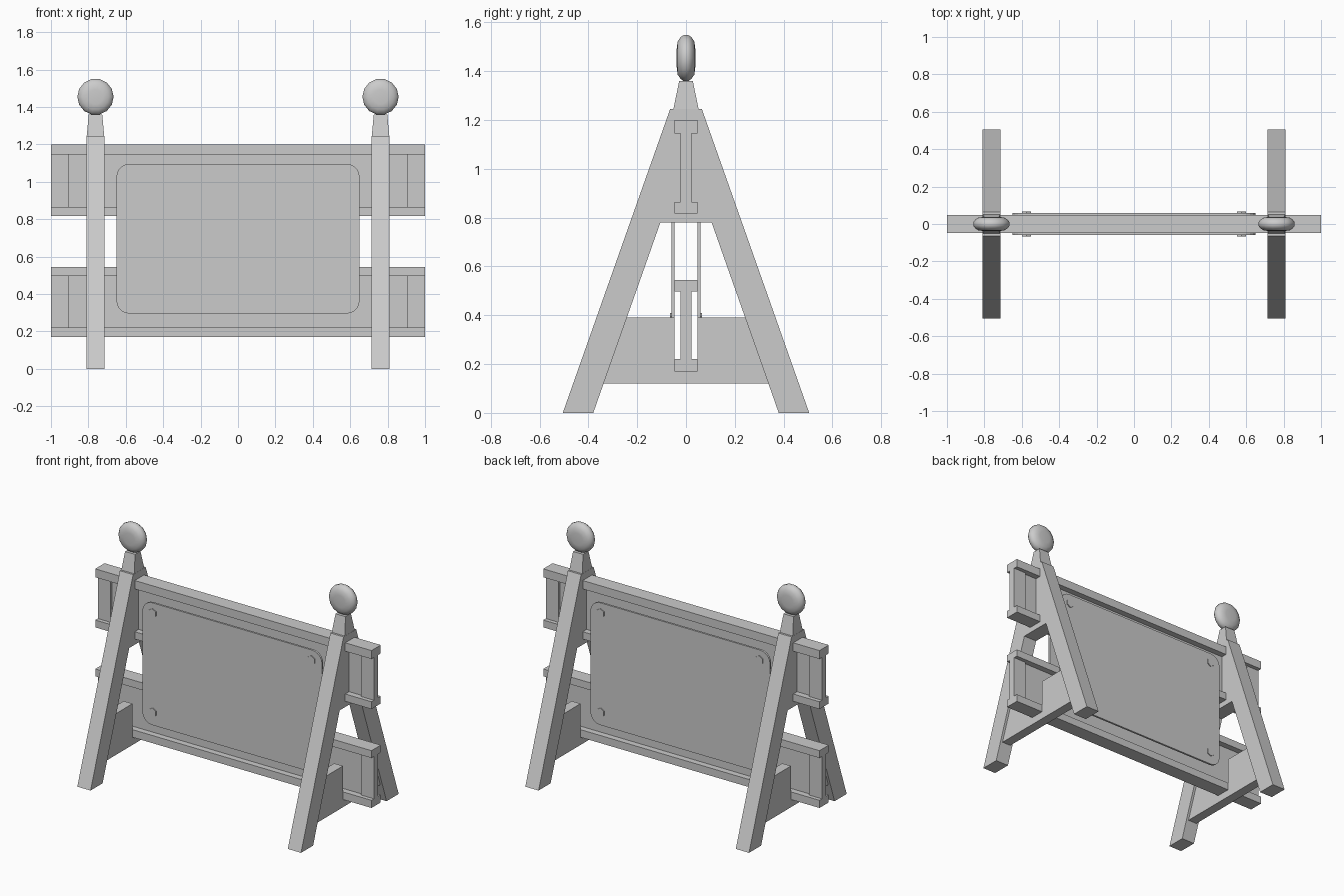
import bpy, bmesh, math
from mathutils import Matrix

cube = bpy.data.objects.get("Cube")
if cube:
    bpy.data.objects.remove(cube, do_unlink=True)

grey = bpy.data.materials.new("plain_grey")
grey.use_nodes = True
colour = (0.6, 0.6, 0.6, 1)
grey.diffuse_color = colour
grey.node_tree.nodes["Principled BSDF"].inputs["Base Color"].default_value = colour


def finish(name, bm, smooth=False):
    bmesh.ops.recalc_face_normals(bm, faces=bm.faces)
    mesh = bpy.data.meshes.new(name)
    bm.to_mesh(mesh)
    bm.free()
    mesh.materials.append(grey)
    obj = bpy.data.objects.new(name, mesh)
    bpy.context.collection.objects.link(obj)
    if smooth:
        bpy.ops.object.select_all(action='DESELECT')
        obj.select_set(True)
        bpy.context.view_layer.objects.active = obj
        bpy.ops.object.shade_smooth_by_angle(angle=math.radians(35))
    return obj


def prism(name, outline, place, start, end):
    """Extrude a 2D outline from start to end; place maps (u, v, depth) to xyz."""
    bm = bmesh.new()
    rings = [[bm.verts.new(place(u, v, d)) for u, v in outline] for d in (start, end)]
    n = len(outline)
    for ring in rings:
        bm.faces.new(ring)
    for i in range(n):
        j = (i + 1) % n
        bm.faces.new((rings[0][i], rings[0][j], rings[1][j], rings[1][i]))
    return finish(name, bm)


def along_x(u, v, d):
    return (d, u, v)


def along_y(u, v, d):
    return (u, d, v)


def mirrored(half):
    return half + [(-u, v) for u, v in reversed(half)]


# Beams: I-section with a thin web and thicker web blocks at both ends
def beam(name, z0, z1, low, high):
    section = mirrored([(.048, z0), (.048, low), (.008, low),
                        (.008, high), (.048, high), (.048, z1)])
    prism(name, section, along_x, -1, 1)
    for side, label in ((-1, "right"), (1, "left")):
        block = mirrored([(.022, low), (.022, high)])
        prism(f"{name}_{label}_end_block", block, along_x, side * .907, side)


beam("upper_beam", .817, 1.2, .865, 1.145)
beam("lower_beam", .17, .545, .22, .497)

# Trestles, each with a brace, a tapered neck and a lamp
LAMP = [(.097, .009), (.088, .022), (.07, .034), (.04, .038)]
for side, label in ((-1, "right"), (1, "left")):
    cx = side * .762
    frame = mirrored([(.38, 0), (.505, 0), (.065, 1.245)])
    # Insert the opening between the legs
    frame = [(.105, .78)] + frame + [(-.105, .78)]
    prism(f"{label}_a_frame", frame, along_x, cx - .048, cx + .048)

    brace = mirrored([(.048, .17), (.048, .39), (.245, .39), (.34, .12)])
    prism(f"{label}_brace", brace, along_x, cx - .032, cx + .032)

    bm = bmesh.new()
    bmesh.ops.create_cube(bm, size=1)
    for v in bm.verts:
        top = v.co.z > 0
        v.co.x = cx + math.copysign(.036 if top else .047, v.co.x)
        v.co.y = math.copysign(.028 if top else .052, v.co.y)
        v.co.z = 1.36 if top else 1.243
    finish(f"{label}_neck", bm)

    # Lamp disc: rim profile turned about the y axis
    bm = bmesh.new()
    sides = 14
    profile = LAMP[::-1] + [(r, -y) for r, y in LAMP]
    rings = []
    for i in range(sides):
        a = math.tau * (i + .5) / sides
        rings.append([bm.verts.new((cx + r * math.sin(a), y, 1.454 + r * math.cos(a)))
                      for r, y in profile])
    for i in range(sides):
        a, b = rings[i], rings[(i + 1) % sides]
        for k in range(len(profile) - 1):
            bm.faces.new((a[k], a[k + 1], b[k + 1], b[k]))
    bm.faces.new([r[0] for r in rings])
    bm.faces.new([r[-1] for r in rings])
    finish(f"{label}_lamp", bm, smooth=True)

# Sign panels with rounded corners, and hexagonal bolts
R = .07
panel = []
for quarter, (sx, sz) in enumerate(((1, 1), (-1, 1), (-1, -1), (1, -1))):
    for step in range(6):
        a = math.pi / 2 * (quarter + step / 5)
        panel.append((sx * (.65 - R) + R * math.cos(a),
                      .695 + sz * (.4 - R) + R * math.sin(a)))
for side, label in ((-1, "front"), (1, "back")):
    prism(f"{label}_panel", panel, along_y, side * .047, side * .06)
    bm = bmesh.new()
    for x in (-.575, .575):
        for z in (.38, 1.03):
            bmesh.ops.create_cone(
                bm, cap_ends=True, segments=6, radius1=.029, radius2=.029, depth=.012,
                matrix=Matrix.Translation((x, side * .06, z)) @ Matrix.Rotation(math.pi / 2, 4, 'X'))
    finish(f"{label}_bolts", bm)
